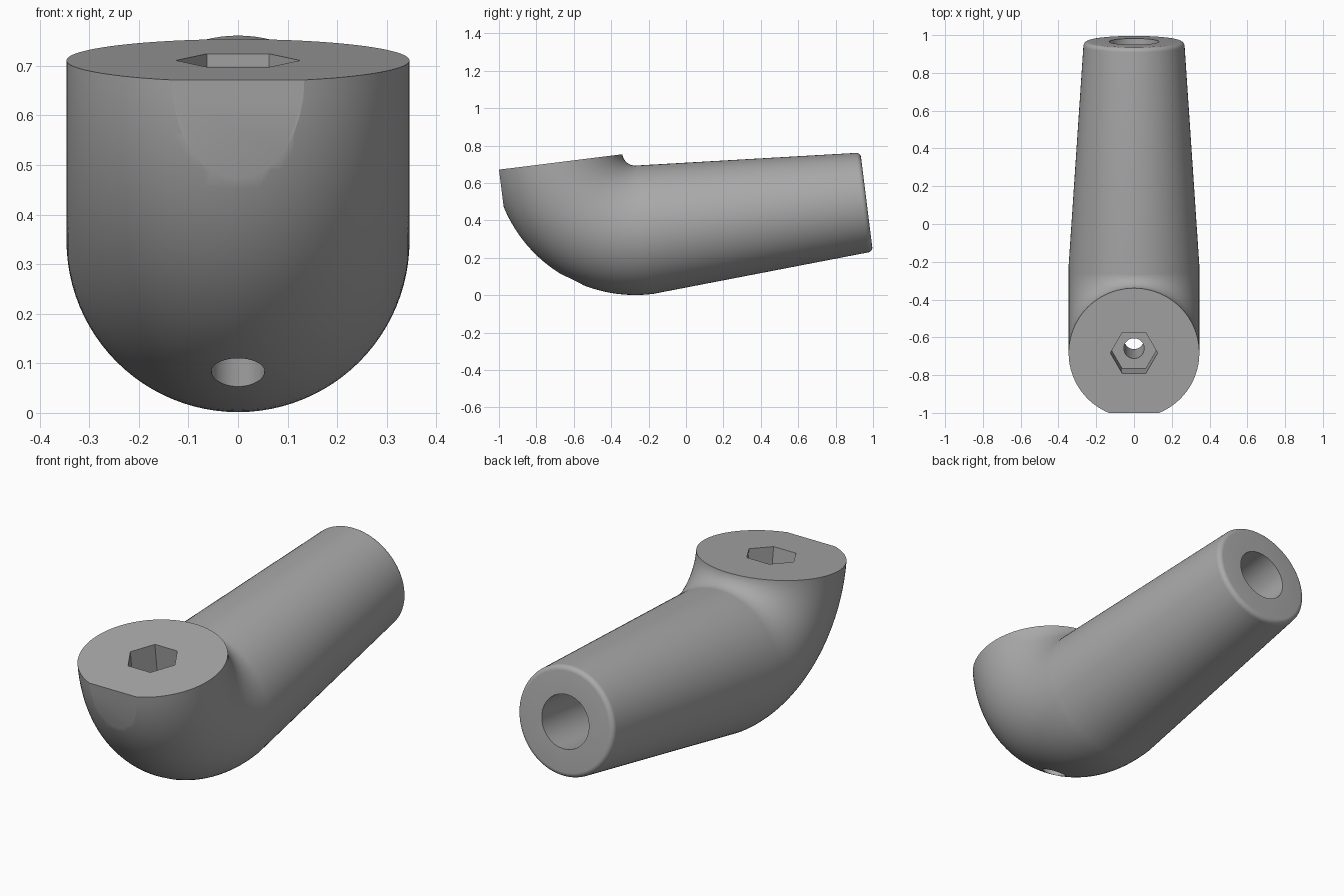
import bpy, bmesh
from math import sin, cos, pi, radians
from mathutils import Matrix, Vector

if "Cube" in bpy.data.objects:
    bpy.data.objects.remove(bpy.data.objects["Cube"], do_unlink=True)

TILT = Matrix.Rotation(radians(7.1), 4, 'X')   # whole fitting leans back
PIVOT = Vector((0, -0.175, 0.79))              # centre of the elbow bend
BEND, RADIUS, SIDES = 0.415, 0.346, 96
END, END_RADIUS, FILLET = 1.02, 0.268, 0.025

grey = bpy.data.materials.new("plain grey")
grey.use_nodes = True
COLOUR = (0.4, 0.4, 0.4, 1)
grey.diffuse_color = COLOUR
grey.node_tree.nodes["Principled BSDF"].inputs["Base Color"].default_value = COLOUR


def make_object(name, bm):
    bmesh.ops.recalc_face_normals(bm, faces=bm.faces)
    bm.transform(TILT)
    mesh = bpy.data.meshes.new(name)
    bm.to_mesh(mesh)
    bm.free()
    mesh.materials.append(grey)
    obj = bpy.data.objects.new(name, mesh)
    bpy.context.collection.objects.link(obj)
    return obj


def prism(name, sides, radius, depth, matrix):
    bm = bmesh.new()
    bmesh.ops.create_cone(bm, cap_ends=True, segments=sides, radius1=radius,
                          radius2=radius, depth=depth, matrix=matrix)
    return make_object(name, bm)


# Ring stations: (distance along handle, bend angle, radius)
stations = []
for i in range(7):                             # rounded rim of the handle end
    a = pi / 2 * i / 6
    stations.append((END - FILLET * (1 - sin(a)), 0,
                     END_RADIUS - FILLET * (1 - cos(a))))
stations.reverse()
stations = stations[::-1] if stations[0][0] < stations[-1][0] else stations
stations.sort(key=lambda s: -s[0])
stations += [(PIVOT.y, pi / 2 * i / 32, RADIUS) for i in range(33)]

# Body: tapered handle swept into a right-angle elbow
bm = bmesh.new()
rings = []
for along, phi, r in stations:
    toward = Vector((0, sin(phi), cos(phi)))
    centre = PIVOT - BEND * toward
    centre.y += along - PIVOT.y
    rings.append([bm.verts.new(centre + Vector((r * cos(t), 0, 0)) + toward * r * sin(t))
                  for t in (2 * pi * k / SIDES for k in range(SIDES))])
for a, b in zip(rings, rings[1:]):
    for k in range(SIDES):
        n = (k + 1) % SIDES
        bm.faces.new((a[k], a[n], b[n], b[k]))
bm.faces.new(rings[0])
bm.faces.new(rings[-1])
body = make_object("elbow_handle", bm)

# Cutters: hex pocket, bolt hole, handle bore, front flat
seat = PIVOT - Vector((0, BEND, 0))
cutters = [
    prism("hex_pocket_cutter", 6, 0.125, 0.4,
          Matrix.Translation(seat) @ Matrix.Rotation(pi / 2, 4, 'Z')),
    prism("bolt_hole_cutter", 32, 0.054, 2, Matrix.Translation(seat)),
    prism("handle_bore_cutter", 32, 0.132, 1.5,
          Matrix.Translation((0, END, PIVOT.z - BEND)) @ Matrix.Rotation(pi / 2, 4, 'X')),
]
bm = bmesh.new()
bmesh.ops.create_cube(bm, size=1, matrix=Matrix.Translation((0, -1.409, 0.7)))
cutters.append(make_object("front_flat_cutter", bm))

bpy.context.view_layer.objects.active = body
body.select_set(True)
for cutter in cutters:
    mod = body.modifiers.new(cutter.name, 'BOOLEAN')
    mod.operation, mod.solver, mod.object = 'DIFFERENCE', 'EXACT', cutter
    bpy.ops.object.modifier_apply(modifier=mod.name)
for cutter in cutters:
    bpy.data.objects.remove(cutter, do_unlink=True)

bpy.ops.object.shade_smooth_by_angle(angle=radians(20))
